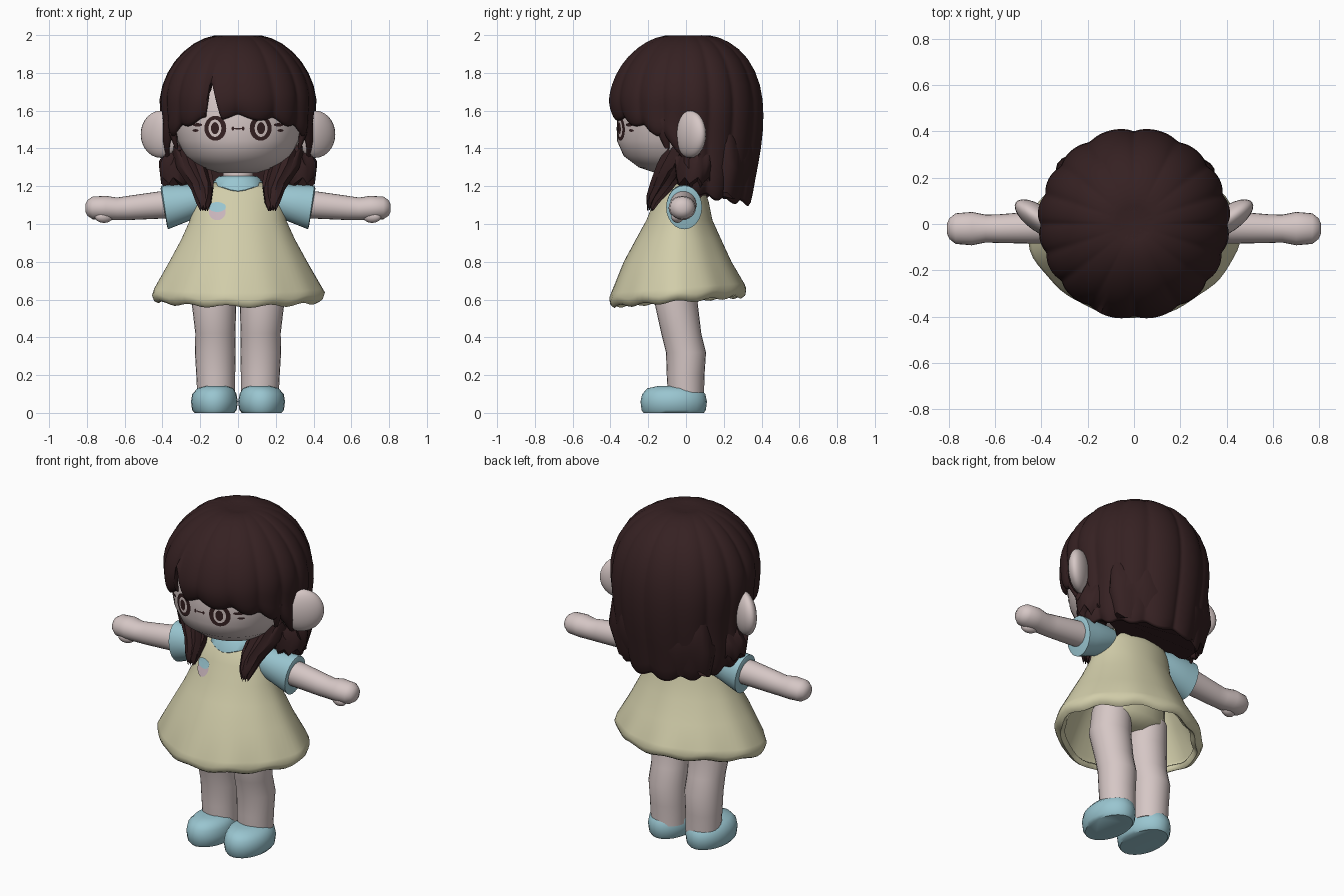
import bpy, bmesh
from math import sin, cos, pi, radians, sqrt, atan2

cube = bpy.data.objects.get("Cube")
if cube:
    bpy.data.objects.remove(cube, do_unlink=True)


def material(name, rgb):
    m = bpy.data.materials.new(name)
    m.use_nodes = True
    m.diffuse_color = (*rgb, 1)
    m.node_tree.nodes["Principled BSDF"].inputs["Base Color"].default_value = (*rgb, 1)
    return m


HAIR = material("dark_brown", (0.036, 0.015, 0.016))
SKIN = material("pale_skin", (0.67, 0.57, 0.56))
DRESS = material("cream_yellow", (0.64, 0.61, 0.40))
BLUE = material("soft_blue", (0.32, 0.56, 0.63))
MAUVE = material("mauve", (0.58, 0.46, 0.50))


def finish(name, bm, mat, angle=50):
    bmesh.ops.remove_doubles(bm, verts=bm.verts, dist=0.0005)
    bmesh.ops.recalc_face_normals(bm, faces=bm.faces)
    mesh = bpy.data.meshes.new(name)
    bm.to_mesh(mesh)
    bm.free()
    mesh.materials.append(mat)
    ob = bpy.data.objects.new(name, mesh)
    bpy.context.collection.objects.link(ob)
    bpy.ops.object.select_all(action='DESELECT')
    ob.select_set(True)
    bpy.context.view_layer.objects.active = ob
    bpy.ops.object.shade_smooth_by_angle(angle=radians(angle))
    return ob


def bridge(name, rows, mat, caps=True, angle=50):
    """Skin a stack of closed point rings."""
    bm = bmesh.new()
    vs = [[bm.verts.new(p) for p in row] for row in rows]
    n = len(rows[0])
    for lo, hi in zip(vs, vs[1:]):
        for j in range(n):
            k = (j + 1) % n
            bm.faces.new((lo[j], lo[k], hi[k], hi[j]))
    if caps:
        bm.faces.new(vs[0])
        bm.faces.new(vs[-1])
    return finish(name, bm, mat, angle)


def loft(name, rings, mat, side=1, axis='Z', n=24, warp=None, caps=True):
    """Rings are (height, centre a, centre b, radius a, radius b)."""
    rows = []
    for i, (h, ca, cb, ra, rb) in enumerate(rings):
        row = []
        for j in range(n):
            a = 2 * pi * j / n
            s, dh = warp(a, i) if warp else (1, 0)
            u, v = ca + ra * s * cos(a), cb + rb * s * sin(a)
            row.append((u * side, v, h + dh) if axis == 'Z' else ((h + dh) * side, u, v))
        rows.append(row)
    return bridge(name, rows, mat, caps)


def ball(name, loc, scale, mat, side=1, turn=0):
    bm = bmesh.new()
    bmesh.ops.create_uvsphere(bm, u_segments=24, v_segments=14, radius=1)
    ob = finish(name, bm, mat)
    ob.location = (loc[0] * side, loc[1], loc[2])
    ob.scale = scale
    ob.rotation_euler = (0, 0, radians(turn) * side)
    return ob


def front_y(rings, x, z):
    """Front surface of a loft at the given x and z."""
    for lo, hi in zip(rings, rings[1:]):
        if lo[0] <= z <= hi[0]:
            t = (z - lo[0]) / (hi[0] - lo[0])
            _, cx, cy, rx, ry = [p + (q - p) * t for p, q in zip(lo, hi)]
            return cy - ry * sqrt(max(0, 1 - ((x - cx) / rx) ** 2))
    return 0


def plate(name, rings, x, z, rx, rz, mat, lift=0.005):
    """Thin oval painted onto the front of a loft."""
    bm = bmesh.new()

    def vert(px, pz):
        return bm.verts.new((px, front_y(rings, px, pz) - lift, pz))
    mid = vert(x, z)
    rim = [vert(x + rx * cos(pi * k / 12), z + rz * sin(pi * k / 12)) for k in range(24)]
    for k in range(24):
        bm.faces.new((mid, rim[k], rim[(k + 1) % 24]))
    return finish(name, bm, mat)


# Head and neck
head = [(1.27, 0, -.06, .10, .10), (1.30, 0, -.07, .20, .18), (1.36, 0, -.07, .28, .26),
        (1.44, 0, -.06, .32, .305), (1.52, 0, -.05, .345, .315), (1.65, 0, -.04, .36, .33),
        (1.80, 0, -.02, .29, .28), (1.88, 0, 0, .15, .15)]
loft("head", head, SKIN, n=48)
loft("neck", [(1.15, 0, -.02, .08, .07), (1.32, 0, -.02, .08, .07)], SKIN)

# Face details
plate("mouth", head, 0, 1.505, .025, .004, HAIR)
for s, tag in ((1, "left"), (-1, "right")):
    plate(tag + "_eye_outline", head, s * .12, 1.507, .058, .066, HAIR, .005)
    plate(tag + "_eye_iris", head, s * .122, 1.507, .034, .046, SKIN, .007)
    plate(tag + "_eye_pupil", head, s * .122, 1.507, .021, .032, HAIR, .009)
    plate(tag + "_upper_lash", head, s * .215, 1.525, .025, .009, HAIR)
    plate(tag + "_lower_lash", head, s * .225, 1.495, .016, .007, HAIR)
    plate(tag + "_mouth_corner", head, s * .027, 1.505, .007, .011, HAIR)

# Hair shell: front, side and back profiles blended around the crown
FRONT = [(0, 1.985), (.11, 2.005), (.21, 1.97), (.31, 1.893), (.38, 1.79), (.41, 1.69),
         (.412, 1.64), (.40, 1.595), (.38, 1.56)]
SIDE = [(0, 1.985), (.12, 2.008), (.24, 1.96), (.345, 1.86), (.413, 1.73), (.427, 1.6),
        (.36, 1.42), (.41, 1.28), (.37, 1.18)]
BACK = [(0, 1.985), (.12, 2.008), (.23, 1.97), (.335, 1.885), (.402, 1.74), (.418, 1.58),
        (.403, 1.4), (.368, 1.24), (.347, 1.1)]
parting = atan2(-.38, -.14)
rows = []
for i in range(9):
    row, t = [], i / 8
    for j in range(160):
        a = -pi + 2 * pi * j / 160
        s = sin(a)
        w = max(0, -s) ** .3 if s < 0 else s ** .6
        (r0, z0), (r1, z1) = SIDE[i], (FRONT if s < 0 else BACK)[i]
        lock = abs(sin(8 * a + .6 * sin(2 * a) * (1 + t)))
        r = (r0 + (r1 - r0) * w) * (.965 + .045 * lock ** .6)
        z = z0 + (z1 - z0) * w - .03 * (lock - .5) * t ** 3
        gap = 1 - abs(a - parting) / .1
        if gap > 0:
            z = max(z, 1.56 + .22 * gap)
        row.append((r * cos(a), r * s, z))
    rows.append(row)
hair = bridge("hair_shell", rows, HAIR, caps=False, angle=80)
shell = hair.modifiers.new("thickness", 'SOLIDIFY')
shell.thickness, shell.offset = .025, -1
smooth = hair.modifiers.new("smooth", 'SUBSURF')
smooth.levels = smooth.render_levels = 1


def strands(a, i):
    return .93 + .1 * abs(sin(4 * a + .3 * i)), .02 * sin(8 * a)


# Lower back hair and front locks
loft("back_hair_fill", [(1.15, 0, .18, .31, .14), (1.3, 0, .19, .35, .18), (1.45, 0, .18, .33, .19),
                        (1.6, 0, .12, .3, .2)], HAIR, n=48, warp=strands)
for s, tag in ((1, "left"), (-1, "right")):
    loft(tag + "_front_lock", [(1.085, .18, -.19, .02, .015), (1.13, .182, -.175, .042, .035),
                               (1.2, .19, -.13, .062, .06), (1.3, .235, -.07, .09, .085),
                               (1.4, .27, -.02, .08, .08)], HAIR, s, warp=strands)
    loft(tag + "_side_curl", [(1.19, .30, .04, .05, .05), (1.23, .32, .04, .09, .09),
                              (1.31, .32, .04, .1, .1), (1.38, .30, .04, .085, .09),
                              (1.46, .28, .04, .05, .06)], HAIR, s, warp=strands)
    loft(tag + "_temple_strand", [(1.40, .325, -.10, .008, .012), (1.47, .342, -.115, .02, .03),
                                  (1.55, .355, -.12, .02, .03), (1.62, .345, -.12, .008, .01)],
         HAIR, s, n=12)
    ball(tag + "_ear", (.408, .022, 1.475), (.125, .055, .125), SKIN, s, 35)

# Dress with a scalloped, rolled hem
dress = [(.605, 0, -.045, .40, .32), (.588, 0, -.045, .425, .342), (.60, 0, -.045, .447, .358),
         (.63, 0, -.045, .458, .362), (.66, 0, -.045, .445, .352), (.80, 0, -.045, .365, .285),
         (.92, 0, -.04, .30, .225), (1.02, 0, -.035, .255, .175), (1.12, 0, -.025, .235, .145),
         (1.185, 0, -.02, .215, .115), (1.22, 0, -.02, .16, .085)]


def folds(a, i):
    hem = max(0, 1 - i / 8)
    drop = -.025 * cos(a - 1.5 * pi) * (i < 5)
    pinch = 1 - .075 * hem * sin(2 * a) ** 2
    return pinch + .012 * hem * cos(11 * a + .6), drop + .008 * cos(11 * a) * (i < 4)


skirt = loft("dress", dress, DRESS, n=66, warp=folds, caps=False)
cloth = skirt.modifiers.new("thickness", 'SOLIDIFY')
cloth.thickness, cloth.offset = .015, -1
loft("bloomers", [(.64, 0, -.05, .14, .08), (.69, 0, -.045, .23, .14), (.82, 0, -.04, .22, .15),
                  (.95, 0, -.04, .2, .14)], DRESS)


# Shirt collar with a dipped front, and chest patch
def dip(a, i):
    return 1, -.03 * max(0, -sin(a)) ** 6 * (i < 2)


loft("collar", [(1.185, 0, -.02, .15, .105), (1.205, 0, -.02, .145, .125), (1.235, 0, -.02, .12, .108),
                (1.252, 0, -.02, .105, .09), (1.255, 0, -.02, .085, .075)], BLUE, warp=dip)
plate("chest_patch", dress, -.11, 1.065, .045, .045, MAUVE, .005)
plate("chest_patch_top", dress, -.11, 1.09, .046, .026, BLUE, .007)


def cuff_slant(a, i):
    return 1, .017 * sin(a) * (i > 2)


# Arms, legs and shoes
for s, tag in ((1, "left"), (-1, "right")):
    loft(tag + "_sleeve", [(.13, -.01, 1.14, .06, .06), (.22, -.01, 1.12, .085, .088),
                           (.32, -.01, 1.1, .092, .108), (.388, -.01, 1.088, .095, .116),
                           (.393, -.01, 1.088, .08, .10)], BLUE, s, 'X', warp=cuff_slant)
    loft(tag + "_arm", [(.25, -.01, 1.11, .07, .075), (.42, -.015, 1.10, .07, .072),
                        (.58, -.02, 1.085, .062, .064), (.64, -.02, 1.08, .06, .06),
                        (.70, -.02, 1.085, .072, .064), (.77, -.02, 1.085, .066, .06),
                        (.797, -.02, 1.085, .045, .042), (.808, -.02, 1.085, .02, .02)], SKIN, s, 'X')
    ball(tag + "_thumb", (.71, -.045, 1.04), (.05, .032, .034), SKIN, s, -15)
    loft(tag + "_leg", [(.08, .115, 0, .1, .095), (.2, .118, -.002, .103, .1), (.32, .12, 0, .108, .106),
                        (.42, .12, -.025, .106, .106), (.58, .127, -.052, .118, .114),
                        (.72, .125, -.04, .11, .11)], SKIN, s)
    loft(tag + "_shoe", [(0, .125, -.065, .105, .16), (.015, .125, -.065, .118, .17),
                         (.06, .125, -.065, .124, .176), (.1, .125, -.065, .117, .167),
                         (.13, .12, -.065, .095, .14), (.143, .115, -.065, .05, .08)], BLUE, s)
